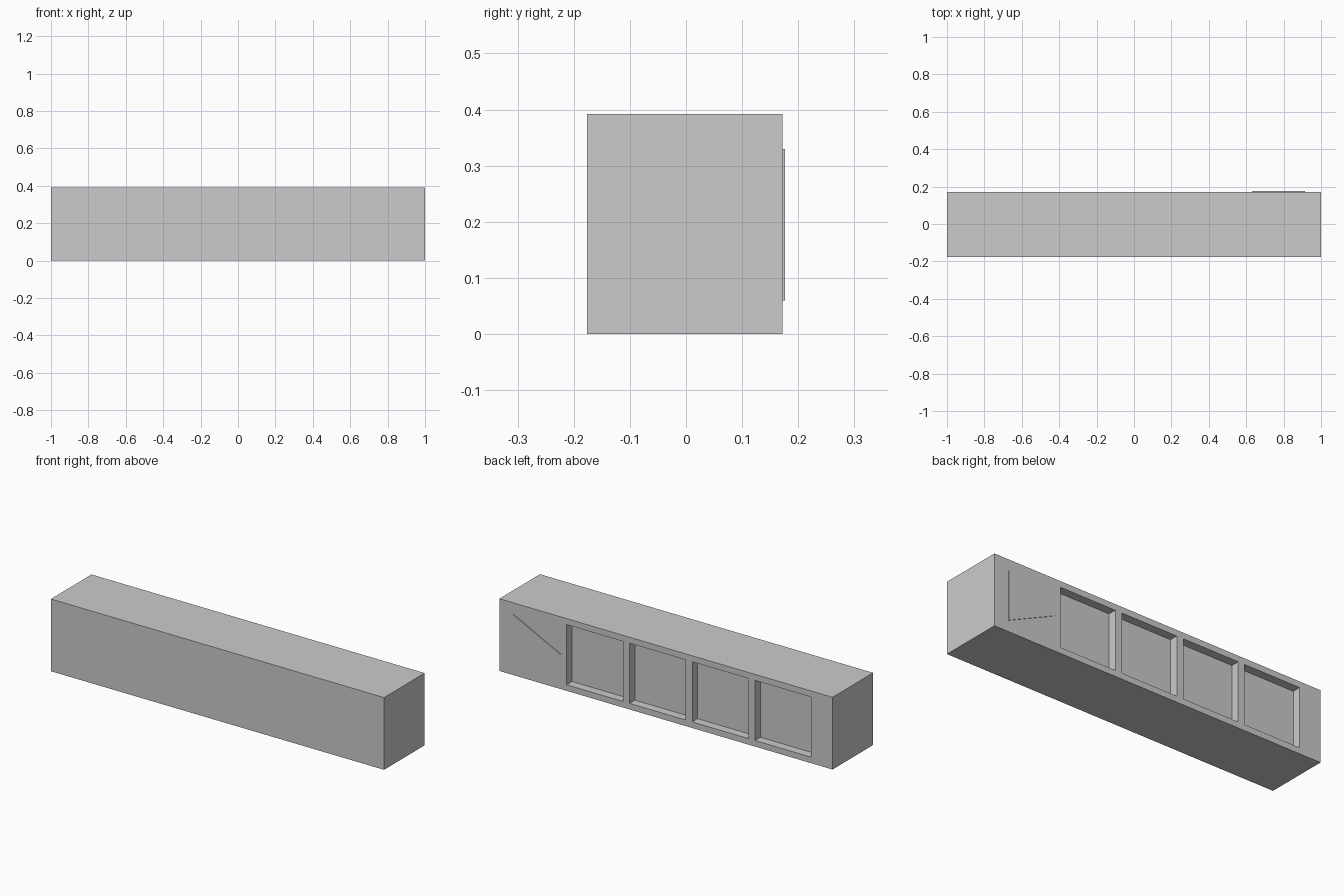
import bpy, bmesh

if "Cube" in bpy.data.objects:
    bpy.data.objects.remove(bpy.data.objects["Cube"])

BACK = 0.172          # plane of the panelled face
DEPTH = 0.046         # recess depth
PITCH, WIDTH = 0.377, 0.337


def prism(name, outline, y0, y1):
    """Extrude an x-z outline from y0 to y1."""
    bm = bmesh.new()
    face = bm.faces.new([bm.verts.new((x, y0, z)) for x, z in outline])
    ext = bmesh.ops.extrude_face_region(bm, geom=[face])["geom"]
    moved = [v for v in ext if isinstance(v, bmesh.types.BMVert)]
    bmesh.ops.translate(bm, verts=moved, vec=(0, y1 - y0, 0))
    bmesh.ops.recalc_face_normals(bm, faces=bm.faces)
    mesh = bpy.data.meshes.new(name)
    bm.to_mesh(mesh)
    bm.free()
    obj = bpy.data.objects.new(name, mesh)
    bpy.context.collection.objects.link(obj)
    return obj


def rect(x0, x1, z0, z1):
    return [(x0, z0), (x1, z0), (x1, z1), (x0, z1)]


# Main block
body = prism("sign_body", rect(-1, 1, 0, 0.392), -0.176, BACK)

# Four square recesses cut in a row
for i in range(4):
    x = -0.872 + i * PITCH
    cutter = prism(f"recess_cutter_{i + 1}", rect(x, x + WIDTH, 0.033, 0.359),
                   BACK - DEPTH, BACK + 0.1)
    cutter.hide_render = True
    cutter.hide_set(True)
    cut = body.modifiers.new(f"recess_{i + 1}", 'BOOLEAN')
    cut.operation = 'DIFFERENCE'
    cut.solver = 'EXACT'
    cut.object = cutter

# Thin raised triangle beside the recesses
prism("raised_triangle", [(0.915, 0.06), (0.915, 0.33), (0.63, 0.19)],
      BACK - 0.01, 0.176)
